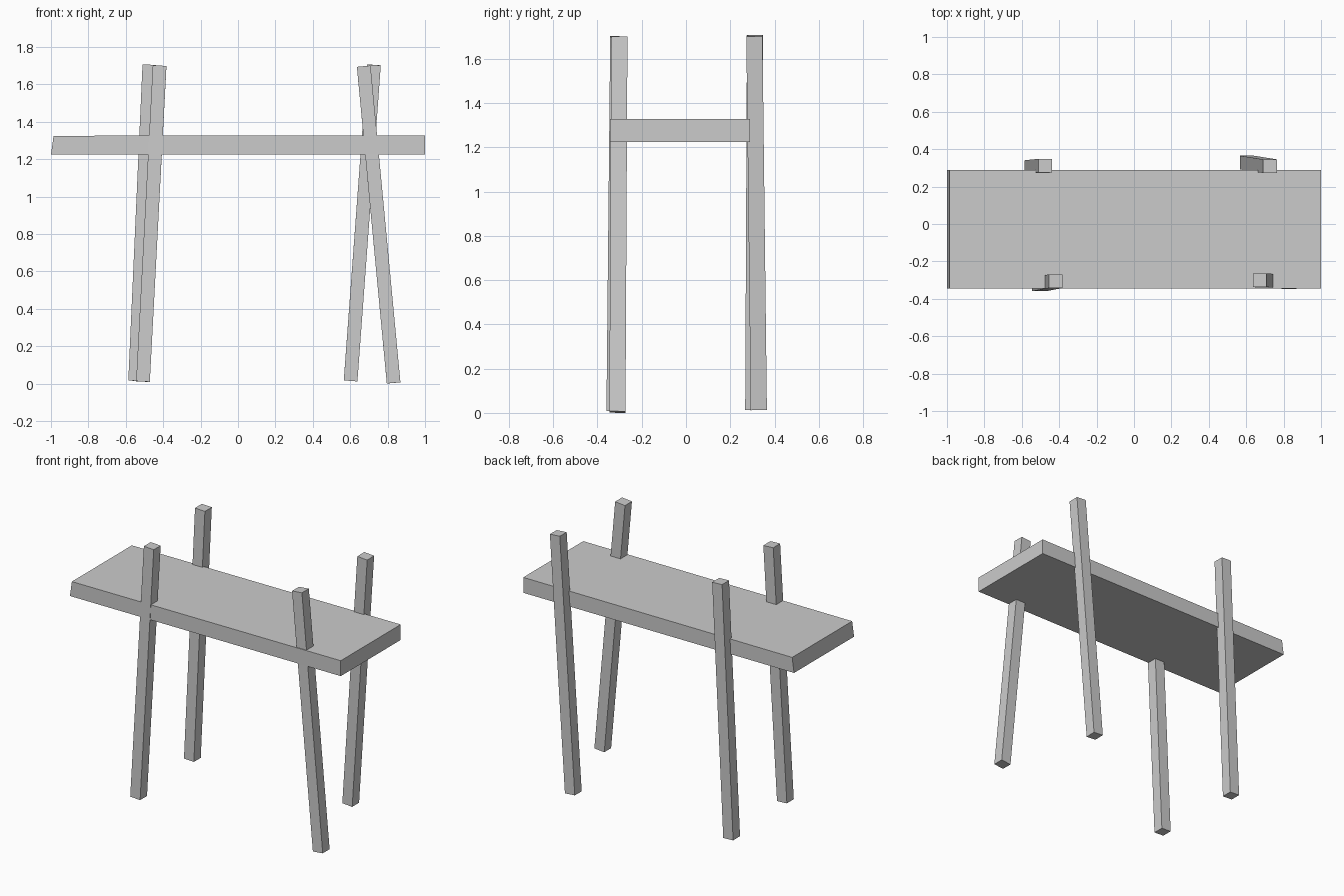
import bpy, bmesh
from mathutils import Vector, Matrix

if "Cube" in bpy.data.objects:
    bpy.data.objects.remove(bpy.data.objects["Cube"])


def make_box(name, size, matrix, tweak=None):
    bm = bmesh.new()
    bmesh.ops.create_cube(bm, size=1.0)
    bmesh.ops.scale(bm, vec=size, verts=bm.verts)
    bmesh.ops.transform(bm, matrix=matrix, verts=bm.verts)
    if tweak:
        tweak(bm)
    mesh = bpy.data.meshes.new(name)
    bm.to_mesh(mesh)
    bm.free()
    obj = bpy.data.objects.new(name, mesh)
    bpy.context.collection.objects.link(obj)
    return obj


def leg(name, foot, top, width=0.073):
    # Square post leaning from its foot centre to its top centre
    a, b = Vector(foot), Vector(top)
    d = (b - a).normalized()
    x = Vector((1, 0, 0))
    x = (x - d * x.dot(d)).normalized()
    y = d.cross(x)
    m = Matrix((x, y, d)).transposed().to_4x4()
    m.translation = (a + b) / 2
    return make_box(name, (width, width, (b - a).length), m)


# Plank top, with its left end cut at a slight slant
def slant_left_end(bm):
    for v in bm.verts:
        if v.co.x < 0 and v.co.z > 1.28:
            v.co.x += 0.014
            v.co.z -= 0.003


make_box("table_top", (2.0, 0.633, 0.103),
         Matrix.Translation((0, -0.028, 1.2765)), slant_left_end)

# Four leaning legs that rise past the top
leg("front_left_leg", (-0.508, -0.323, 0.011), (-0.419, -0.306, 1.700))
leg("back_left_leg", (-0.55, 0.304, 0.015), (-0.474, 0.312, 1.705))
leg("front_right_leg", (0.832, -0.310, 0.004), (0.672, -0.301, 1.697))
leg("back_right_leg", (0.602, 0.329, 0.015), (0.727, 0.309, 1.704))
